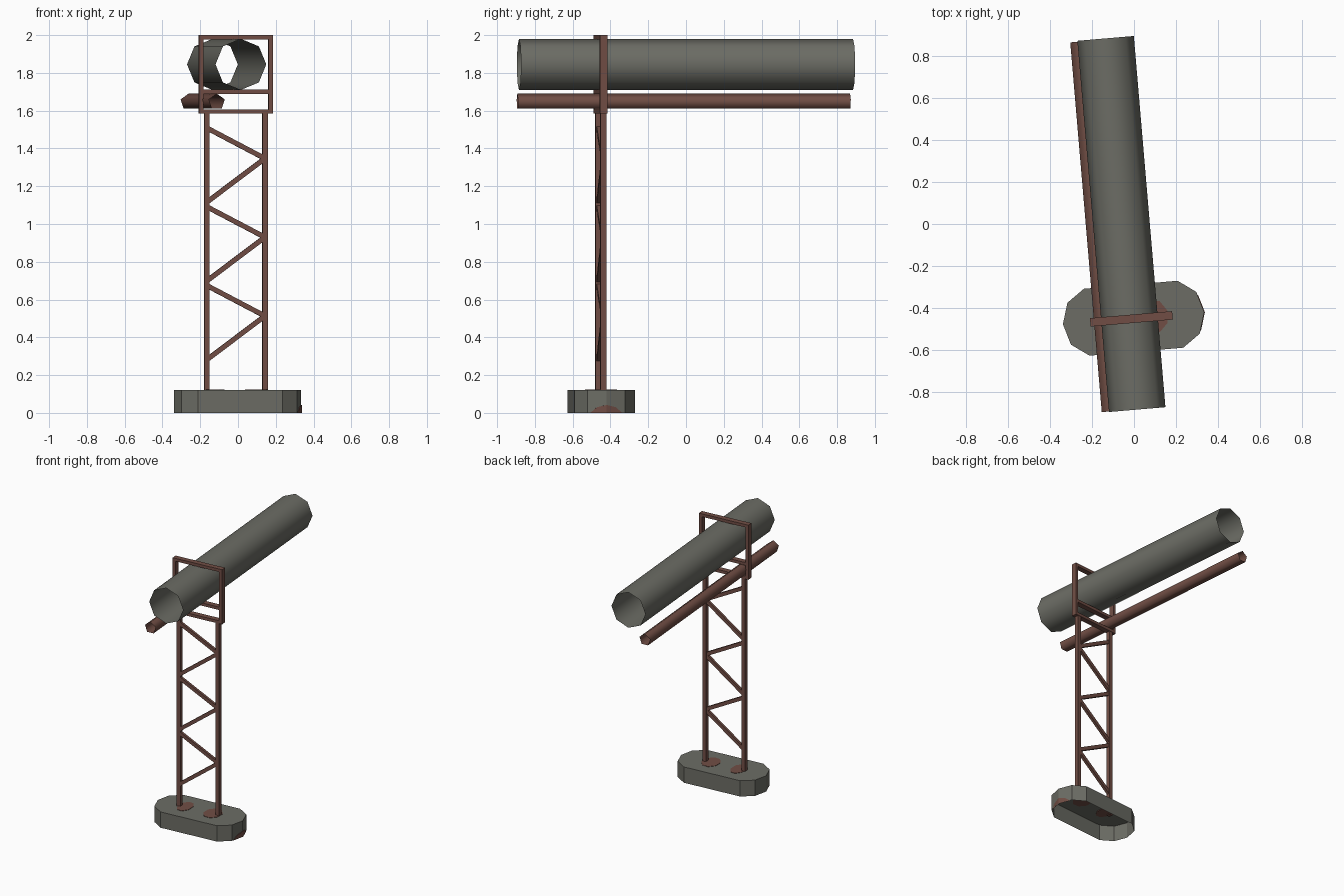
import bpy, bmesh, math
from mathutils import Matrix, Vector

if "Cube" in bpy.data.objects:
    bpy.data.objects.remove(bpy.data.objects["Cube"])

ROT = Matrix.Rotation(math.radians(4.87), 4, 'Z')   # whole model is turned slightly


def material(name, rgb):
    m = bpy.data.materials.new(name)
    m.diffuse_color = (*rgb, 1)
    m.use_nodes = True
    m.node_tree.nodes["Principled BSDF"].inputs["Base Color"].default_value = m.diffuse_color
    return m


GREY = material("weathered_grey", (0.150, 0.152, 0.130))
RUST = material("rust_brown", (0.165, 0.076, 0.059))


def finish(name, bm, mat, origin, smooth=False):
    """Turn a bmesh into an object standing at origin in the turned frame."""
    bmesh.ops.recalc_face_normals(bm, faces=bm.faces)
    me = bpy.data.meshes.new(name)
    bm.to_mesh(me)
    bm.free()
    me.materials.append(mat)
    for p in me.polygons:
        p.use_smooth = smooth
    ob = bpy.data.objects.new(name, me)
    bpy.context.collection.objects.link(ob)
    ob.matrix_world = Matrix.Translation(origin) @ ROT
    return ob


def bar(bm, a, b, width, depth):
    """Box bar from a to b in the xz plane."""
    a, b = Vector((a[0], 0, a[1])), Vector((b[0], 0, b[1]))
    d = b - a
    m = (Matrix.Translation((a + b) / 2)
         @ Matrix.Rotation(math.atan2(d.x, d.z), 4, 'Y')
         @ Matrix.Diagonal((width, depth, d.length, 1)))
    bmesh.ops.create_cube(bm, size=1, matrix=m)


def prism(bm, pts, z0, z1, bottom=True):
    """Extrude an xy outline from z0 to z1."""
    lo = [bm.verts.new((x, y, z0)) for x, y in pts]
    hi = [bm.verts.new((x, y, z1)) for x, y in pts]
    n = len(pts)
    for i in range(n):
        j = (i + 1) % n
        bm.faces.new((lo[i], lo[j], hi[j], hi[i]))
    bm.faces.new(hi)
    if bottom:
        bm.faces.new(lo[::-1])


def pipe(name, sides, radius, length, origin, mat):
    """Open tube along local y, first corner pointing up."""
    bm = bmesh.new()
    rings = []
    for y in (-length / 2, length / 2):
        rings.append([bm.verts.new((radius * math.sin(2 * math.pi * i / sides), y,
                                    radius * math.cos(2 * math.pi * i / sides)))
                      for i in range(sides)])
    for i in range(sides):
        j = (i + 1) % sides
        bm.faces.new((rings[0][i], rings[0][j], rings[1][j], rings[1][i]))
    return finish(name, bm, mat, origin, smooth=True)


# Pipes
pipe("large_pipe", 8, 0.135, 1.775, (-0.06, 0.0, 1.845), GREY)
pipe("small_pipe", 5, 0.044, 1.768, (-0.187, -0.012, 1.646), RUST)

# Foundation block, hollow underneath
BASE = (-0.002, -0.449, 0)
quarter = [(0.338, 0), (0.308, 0.1), (0.224, 0.16)]
half = quarter + [(-x, y) for x, y in quarter[::-1]]
bm = bmesh.new()
prism(bm, half + [(x, -y) for x, y in half[-2:0:-1]], 0, 0.12, bottom=False)
finish("foundation", bm, GREY, BASE)

# Rust stains around the post feet
bm = bmesh.new()
for cx, rx in ((-0.12, 0.052), (0.1, 0.066)):
    ring = [(cx + rx * math.cos(k * math.pi / 4 + 0.3),
             0.08 * math.sin(k * math.pi / 4 + 0.3)) for k in range(8)]
    prism(bm, ring, 0.115, 0.1225)
finish("foot_stains", bm, RUST, BASE)

# Rust stain low on the right end of the foundation
bm = bmesh.new()
outline = [(-0.085, 0), (-0.05, 0.03), (0, 0.042), (0.05, 0.03), (0.085, 0)]
for off in (-0.003, 0.003):
    top = [bm.verts.new((0.338 - 0.3 * abs(y) + off, y, z)) for y, z in outline]
    mid = bm.verts.new((0.338 + off, 0, 0))
    bm.faces.new((top[0], top[1], top[2], mid))
    bm.faces.new((mid, top[2], top[3], top[4]))
    if off < 0:
        inner = top
for i in range(4):
    bm.faces.new((inner[i], inner[i + 1], top[i + 1], top[i]))
finish("side_stain", bm, RUST, BASE)

# Tower posts
TOWER = (-0.011, -0.451, 0)
for side, name in ((-1, "left_post"), (1, "right_post")):
    bm = bmesh.new()
    bar(bm, (side * 0.155, 0.11), (side * 0.155, 1.59), 0.029, 0.032)
    finish(name, bm, RUST, TOWER)

# Zigzag braces
bm = bmesh.new()
for k in range(3):
    z = 0.417 * k
    bar(bm, (-0.15, 0.285 + z), (0.15, 0.51 + z), 0.026, 0.02)
    bar(bm, (0.15, 0.515 + z), (-0.15, 0.672 + z), 0.026, 0.02)
finish("braces", bm, RUST, TOWER)

# Square frame holding the large pipe
bm = bmesh.new()
for side in (-1, 1):
    bar(bm, (side * 0.185, 1.585), (side * 0.185, 2.0), 0.023, 0.04)
for z in (1.596, 1.70, 1.989):
    bar(bm, (-0.176, z), (0.176, z), 0.022, 0.04)
finish("pipe_frame", bm, RUST, (-0.0125, -0.452, 0))
